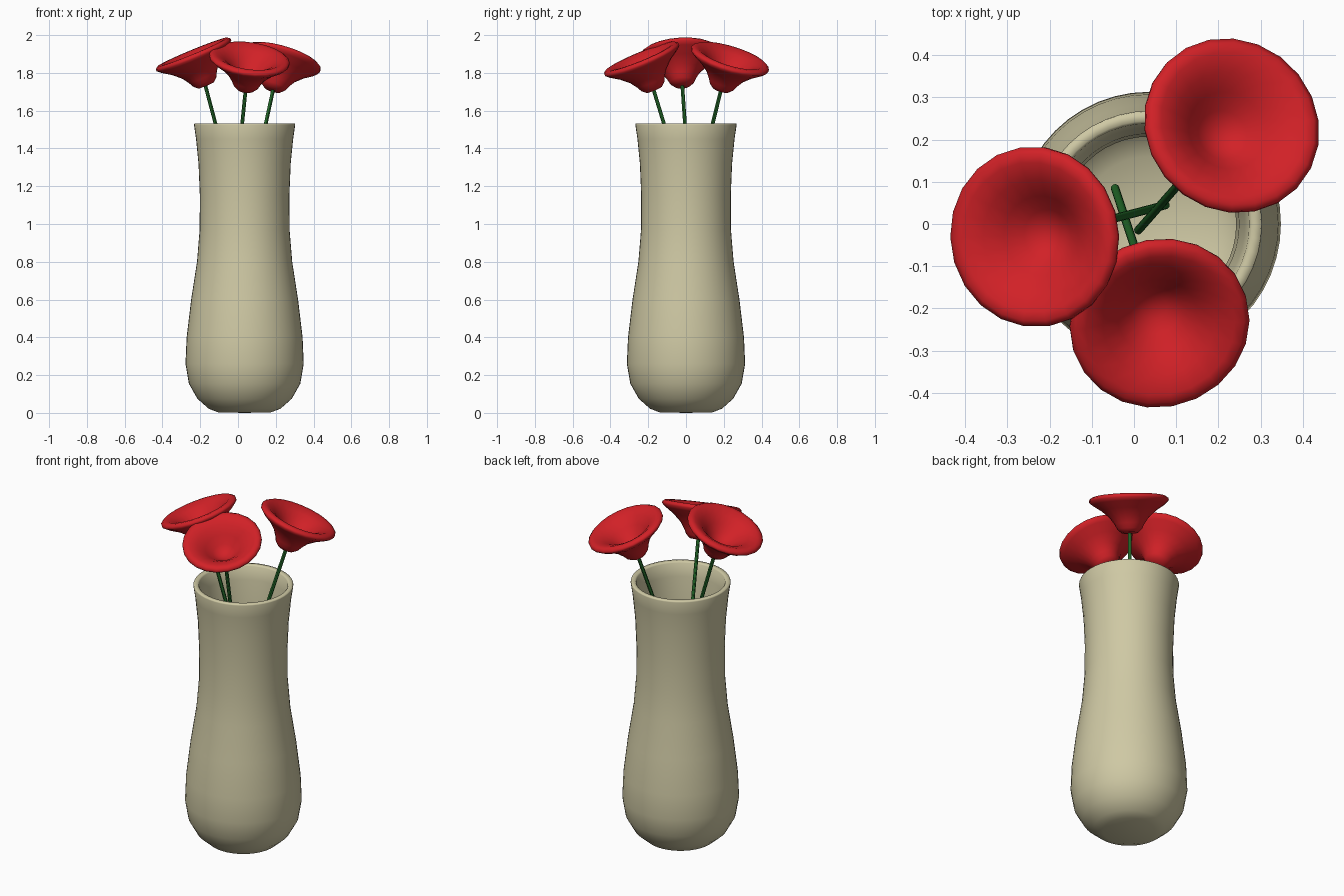
import bpy, bmesh, math
from mathutils import Vector

if "Cube" in bpy.data.objects:
    bpy.data.objects.remove(bpy.data.objects["Cube"])


def material(name, rgb):
    m = bpy.data.materials.new(name)
    m.diffuse_color = (*rgb, 1)
    m.use_nodes = True
    m.node_tree.nodes["Principled BSDF"].inputs["Base Color"].default_value = m.diffuse_color
    return m


CREAM = material("cream", (0.62, 0.58, 0.37))
RED = material("red", (0.64, 0.015, 0.02))
GREEN = material("green", (0.015, 0.13, 0.02))


def lathe(name, profile, segments, mat, subdiv=0):
    """Spin an (r, z) profile, starting and ending on the axis, about z."""
    bm = bmesh.new()
    verts = [bm.verts.new((r, 0, z)) for r, z in profile]
    edges = [bm.edges.new(p) for p in zip(verts, verts[1:])]
    bmesh.ops.spin(bm, geom=verts + edges, axis=(0, 0, 1), cent=(0, 0, 0),
                   angle=2 * math.pi, steps=segments)
    bmesh.ops.remove_doubles(bm, verts=bm.verts, dist=1e-4)
    bmesh.ops.recalc_face_normals(bm, faces=bm.faces)
    mesh = bpy.data.meshes.new(name)
    bm.to_mesh(mesh)
    bm.free()
    mesh.shade_smooth()
    mesh.materials.append(mat)
    ob = bpy.data.objects.new(name, mesh)
    bpy.context.collection.objects.link(ob)
    if subdiv:
        s = ob.modifiers.new("smooth", 'SUBSURF')
        s.levels = s.render_levels = subdiv
    return ob


# Vase: outer wall up to the lip, then down the inside to the floor
outer = [(0.14, 0.003), (0.19, 0.022), (0.25, 0.075), (0.295, 0.155),
         (0.313, 0.26), (0.307, 0.4), (0.283, 0.6), (0.252, 0.8),
         (0.238, 0.97), (0.237, 1.15), (0.244, 1.32), (0.257, 1.45),
         (0.268, 1.525), (0.266, 1.532)]
inner = [(0.244, 1.532), (0.238, 1.525), (0.228, 1.45), (0.214, 1.32),
         (0.207, 1.15), (0.208, 0.97), (0.222, 0.8), (0.253, 0.6),
         (0.277, 0.4), (0.283, 0.26), (0.265, 0.165), (0.225, 0.09),
         (0.16, 0.04)]
vase = lathe("vase", [(0, 0)] + outer + inner + [(0, 0.032)], 48, CREAM)
vase.location.x = 0.035

# Trumpet-shaped bloom profile
bloom = [(0, -0.008), (0.045, -0.004), (0.066, 0.015), (0.08, 0.042),
         (0.105, 0.078), (0.147, 0.116), (0.195, 0.148), (0.214, 0.165),
         (0.214, 0.177), (0.2, 0.187), (0.178, 0.186), (0.135, 0.165),
         (0.095, 0.13), (0.06, 0.092), (0.03, 0.073), (0, 0.068)]

# Each flower: bloom base, bloom axis, stem foot inside the vase
flowers = {
    "left": ((-0.17, -0.02, 1.738), (-0.38, -0.06, 0.92), (0.075, 0.045, 0.8)),
    "front": ((0.04, -0.17, 1.715), (0.12, -0.38, 0.92), (-0.045, 0.085, 0.87)),
    "back": ((0.185, 0.185, 1.715), (0.27, 0.28, 0.92), (0.01, -0.015, 0.9)),
}
for side, (base, axis, foot) in flowers.items():
    flower = lathe(side + "_bloom", bloom, 22, RED)
    flower.location = base
    flower.rotation_euler = Vector(axis).to_track_quat('Z', 'Y').to_euler()

    # Straight stem from the vase up into the bloom
    a, b = Vector(foot), Vector(base) + Vector(axis) * 0.03
    length = (b - a).length
    stem = lathe(side + "_stem", [(0, 0), (0.01, 0), (0.01, length), (0, length)],
                 12, GREEN)
    stem.location = a
    stem.rotation_euler = (b - a).to_track_quat('Z', 'Y').to_euler()
    bpy.ops.object.select_all(action='DESELECT')
    stem.select_set(True)
    bpy.context.view_layer.objects.active = stem
    bpy.ops.object.shade_smooth_by_angle()
